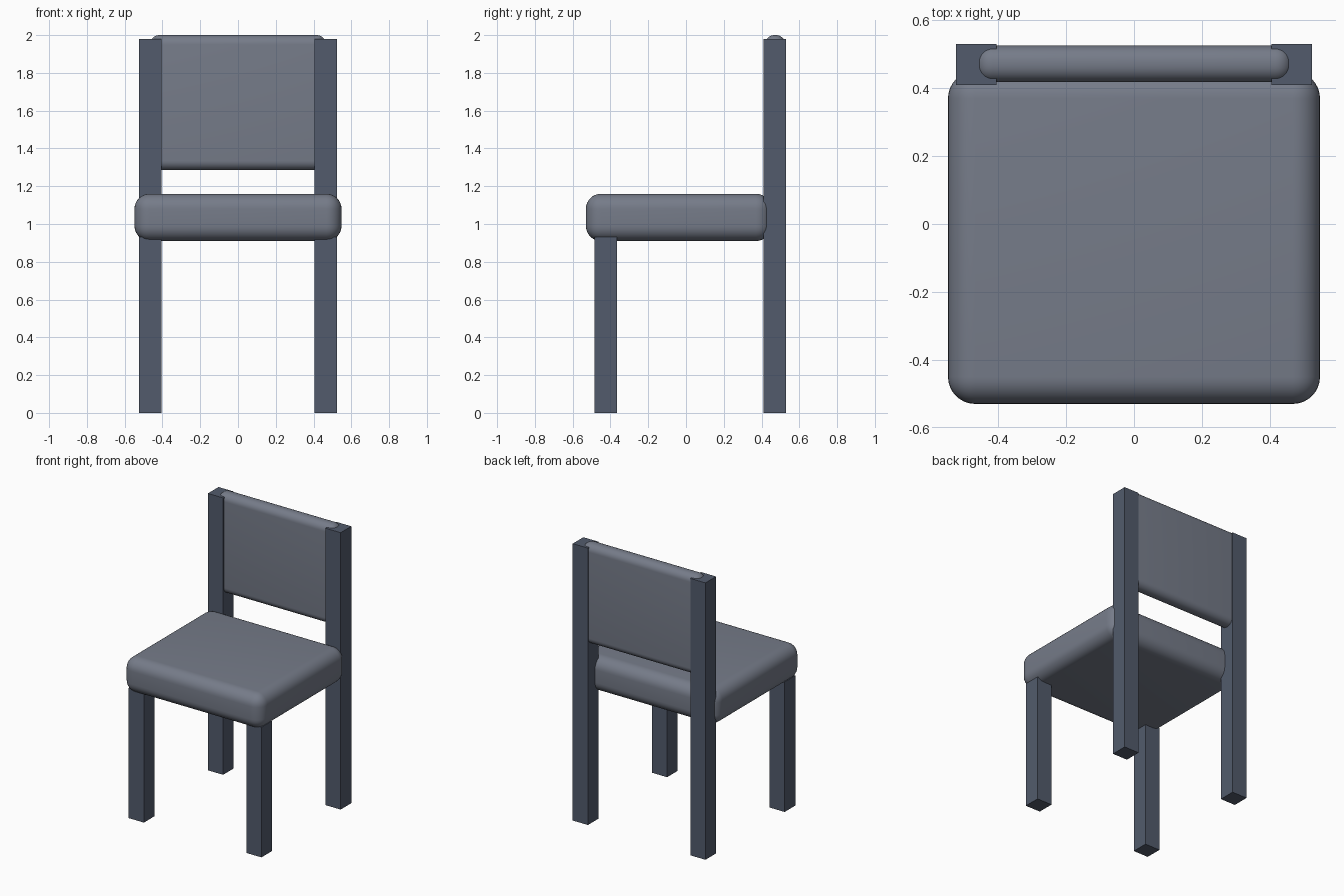
import bpy
import math

if "Cube" in bpy.data.objects:
    bpy.data.objects.remove(bpy.data.objects["Cube"])


def material(name, color):
    mat = bpy.data.materials.new(name)
    mat.diffuse_color = (*color, 1)
    mat.use_nodes = True
    mat.node_tree.nodes["Principled BSDF"].inputs["Base Color"].default_value = mat.diffuse_color
    return mat


FRAME = material("dark_slate", (0.085, 0.105, 0.15))
CUSHION = material("slate_grey", (0.18, 0.2, 0.25))


def box(name, x, y, z, mat, radius=0):
    """Box spanning the (min, max) ranges, optionally with rounded edges."""
    ranges = (x, y, z)
    bpy.ops.mesh.primitive_cube_add(size=1, location=[(a + b) / 2 for a, b in ranges])
    obj = bpy.context.object
    obj.name = name
    obj.scale = [b - a for a, b in ranges]
    bpy.ops.object.transform_apply(location=False, rotation=False, scale=True)
    obj.data.materials.append(mat)
    if radius:
        bevel = obj.modifiers.new("rounding", 'BEVEL')
        bevel.width = radius
        bevel.segments = 8
        bpy.ops.object.modifier_apply(modifier=bevel.name)
        bpy.ops.object.shade_smooth_by_angle(angle=math.radians(30))
    return obj


# Square legs; the rear pair continues up as the back posts
for side, sx in (("left", -1), ("right", 1)):
    x = tuple(sorted((sx * 0.405, sx * 0.525)))
    box(f"front_leg_{side}", x, (-0.485, -0.365), (0, 0.93), FRAME)
    box(f"back_post_{side}", x, (0.41, 0.53), (0, 1.98), FRAME)

# Padded seat and backrest
box("seat", (-0.548, 0.548), (-0.53, 0.45), (0.91, 1.16), CUSHION, 0.08)
box("backrest", (-0.466, 0.466), (0.418, 0.526), (1.285, 2.0), CUSHION, 0.05)
